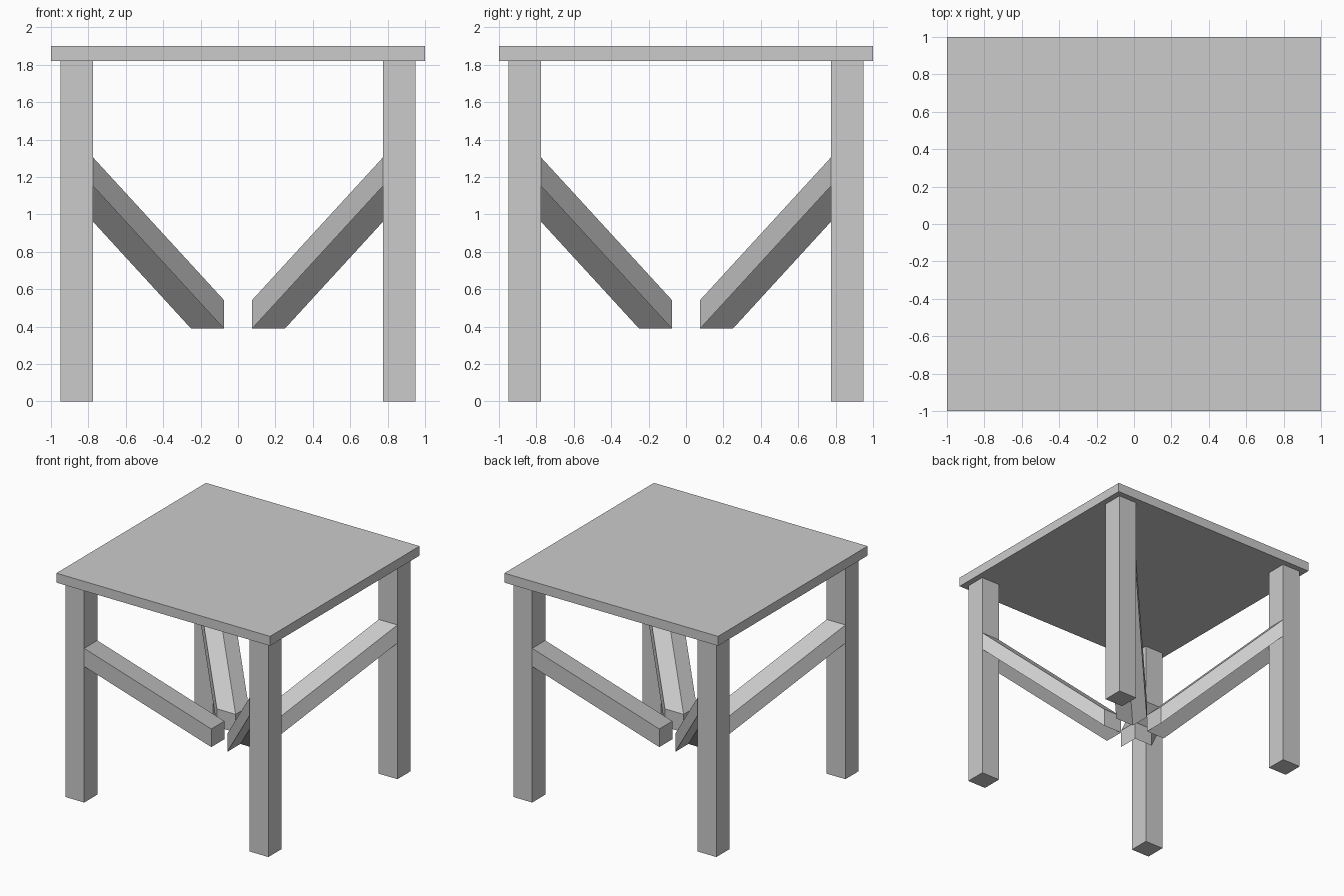
import bpy, bmesh
from math import pi
from mathutils import Matrix, Vector

if "Cube" in bpy.data.objects:
    bpy.data.objects.remove(bpy.data.objects["Cube"])

INNER, OUTER = 0.775, 0.95        # leg extents from the centre
LEG_TOP, TOP = 1.82, 1.90
BRACE_LOW, BRACE_HIGH = 1.152, 1.305
BRACE_MOVE = Vector((-0.70, -0.70, -0.763))


def add_object(name, bm):
    bmesh.ops.recalc_face_normals(bm, faces=bm.faces[:])
    mesh = bpy.data.meshes.new(name)
    bm.to_mesh(mesh)
    bm.free()
    obj = bpy.data.objects.new(name, mesh)
    bpy.context.collection.objects.link(obj)
    return obj


def box(lo, hi):
    lo, hi = Vector(lo), Vector(hi)
    bm = bmesh.new()
    size = hi - lo
    bmesh.ops.create_cube(bm, size=1, matrix=Matrix.Translation((lo + hi) / 2)
                          @ Matrix.Diagonal((*size, 1)))
    return bm


# Square table top
add_object("table_top", box((-1, -1, LEG_TOP), (1, 1, TOP)))

# Leg with its two inner faces drawn down toward the centre as an angled brace
names = ("back_right_leg", "back_left_leg", "front_left_leg", "front_right_leg")
for i, name in enumerate(names):
    bm = box((INNER, INNER, 0), (OUTER, OUTER, LEG_TOP))
    for z in (BRACE_LOW, BRACE_HIGH):
        bmesh.ops.bisect_plane(bm, geom=bm.verts[:] + bm.edges[:] + bm.faces[:],
                               plane_co=(0, 0, z), plane_no=(0, 0, 1))
    bm.normal_update()
    inner = []
    for f in bm.faces:
        c = f.calc_center_median()
        if BRACE_LOW < c.z < BRACE_HIGH and min(c.x, c.y) < INNER + 0.001:
            inner.append(f)
    out = bmesh.ops.extrude_face_region(bm, geom=inner)["geom"]
    verts = [g for g in out if isinstance(g, bmesh.types.BMVert)]
    bmesh.ops.translate(bm, verts=verts, vec=BRACE_MOVE)
    # Drop any faces left inside the joint
    leftover = [f for f in inner if f.is_valid and f not in out]
    if leftover:
        bmesh.ops.delete(bm, geom=leftover, context='FACES')
    bm.transform(Matrix.Rotation(i * pi / 2, 4, 'Z'))
    add_object(name, bm)
